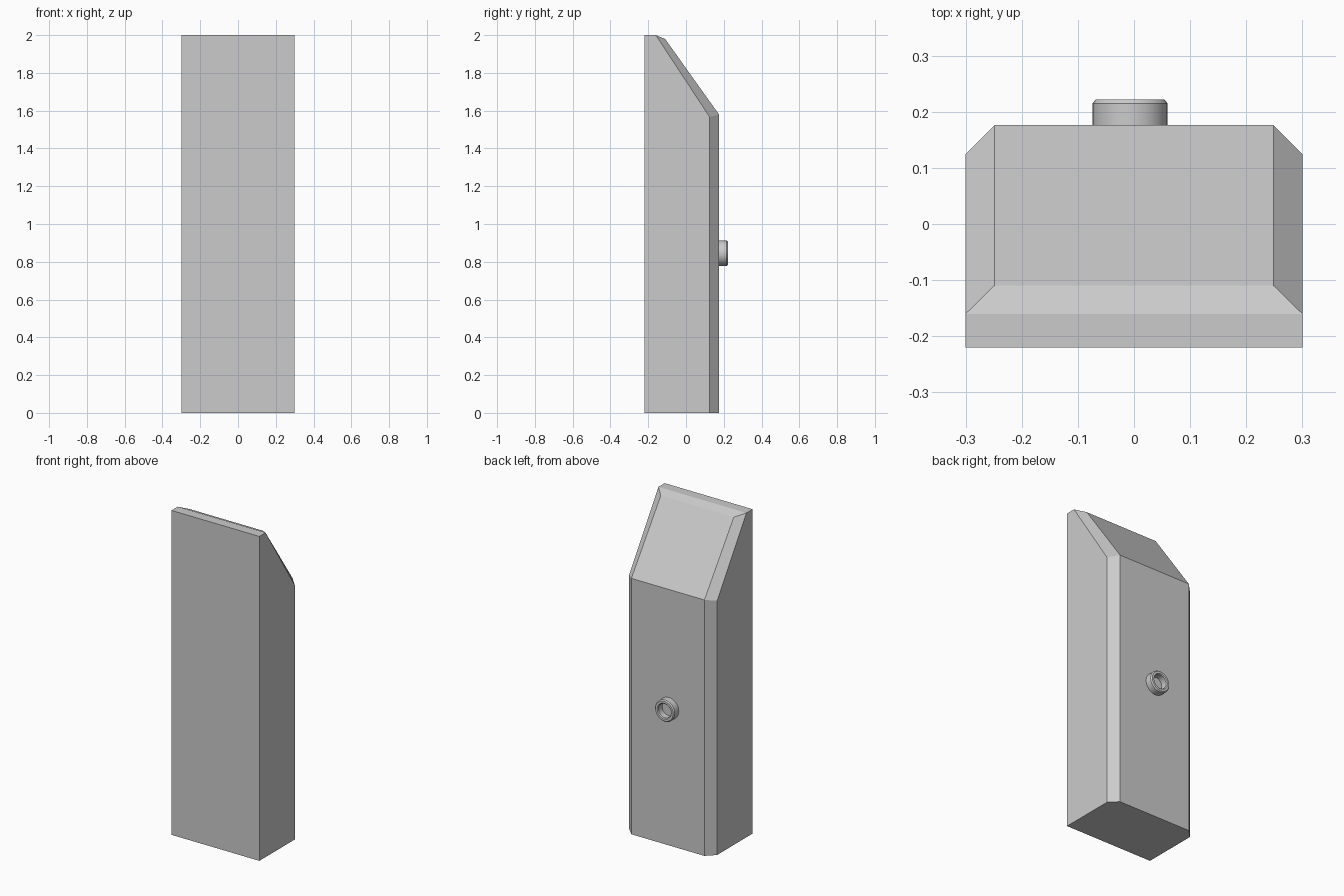
import bpy, bmesh, math
from mathutils import Matrix, Vector

if "Cube" in bpy.data.objects:
    bpy.data.objects.remove(bpy.data.objects["Cube"])


def finish(bm, name):
    bmesh.ops.remove_doubles(bm, verts=bm.verts, dist=1e-5)
    bmesh.ops.recalc_face_normals(bm, faces=bm.faces)
    mesh = bpy.data.meshes.new(name)
    bm.to_mesh(mesh)
    bm.free()
    obj = bpy.data.objects.new(name, mesh)
    bpy.context.collection.objects.link(obj)
    return obj


# Cabinet body: wide side profile joined to a narrower, chamfered back profile (y, z)
side = [(-0.22, 0), (-0.22, 2), (-0.16, 2), (0.125, 1.567), (0.125, 0)]
back = [(-0.11, 1.979), (0.176, 1.578), (0.176, 0)]
bm = bmesh.new()
S, B = {}, {}
for s in (-1, 1):
    S[s] = [bm.verts.new((s * 0.30, y, z)) for y, z in side]
    B[s] = [bm.verts.new((s * 0.249, y, z)) for y, z in back]
    bm.faces.new(S[s])
    for i in range(2):
        bm.faces.new((S[s][i + 2], S[s][i + 3], B[s][i + 1], B[s][i]))
L, R = S[-1], S[1]
for i in range(2):
    bm.faces.new((L[i], L[i + 1], R[i + 1], R[i]))
    bm.faces.new((B[-1][i], B[-1][i + 1], B[1][i + 1], B[1][i]))
bm.faces.new((L[2], B[-1][0], B[1][0], R[2]))
bm.faces.new((L[0], L[4], B[-1][2], B[1][2], R[4], R[0]))
finish(bm, "body")

# Round hollow socket on the back, lathed about the y axis (radius, y)
profile = [(0, 0.17), (0.067, 0.17), (0.067, 0.215), (0.061, 0.222),
           (0.048, 0.222), (0.043, 0.217), (0.043, 0.18), (0, 0.18)]
bm = bmesh.new()
verts = [bm.verts.new((r, y, 0)) for r, y in profile]
edges = [bm.edges.new(p) for p in zip(verts, verts[1:])]
bmesh.ops.spin(bm, geom=verts + edges, cent=(0, 0, 0), axis=(0, 1, 0),
               angle=math.tau, steps=32)
bm.transform(Matrix.Translation(Vector((-0.007, 0, 0.845))))
socket = finish(bm, "back_socket")
bpy.context.view_layer.objects.active = socket
socket.select_set(True)
bpy.ops.object.shade_smooth_by_angle(angle=math.radians(30))
